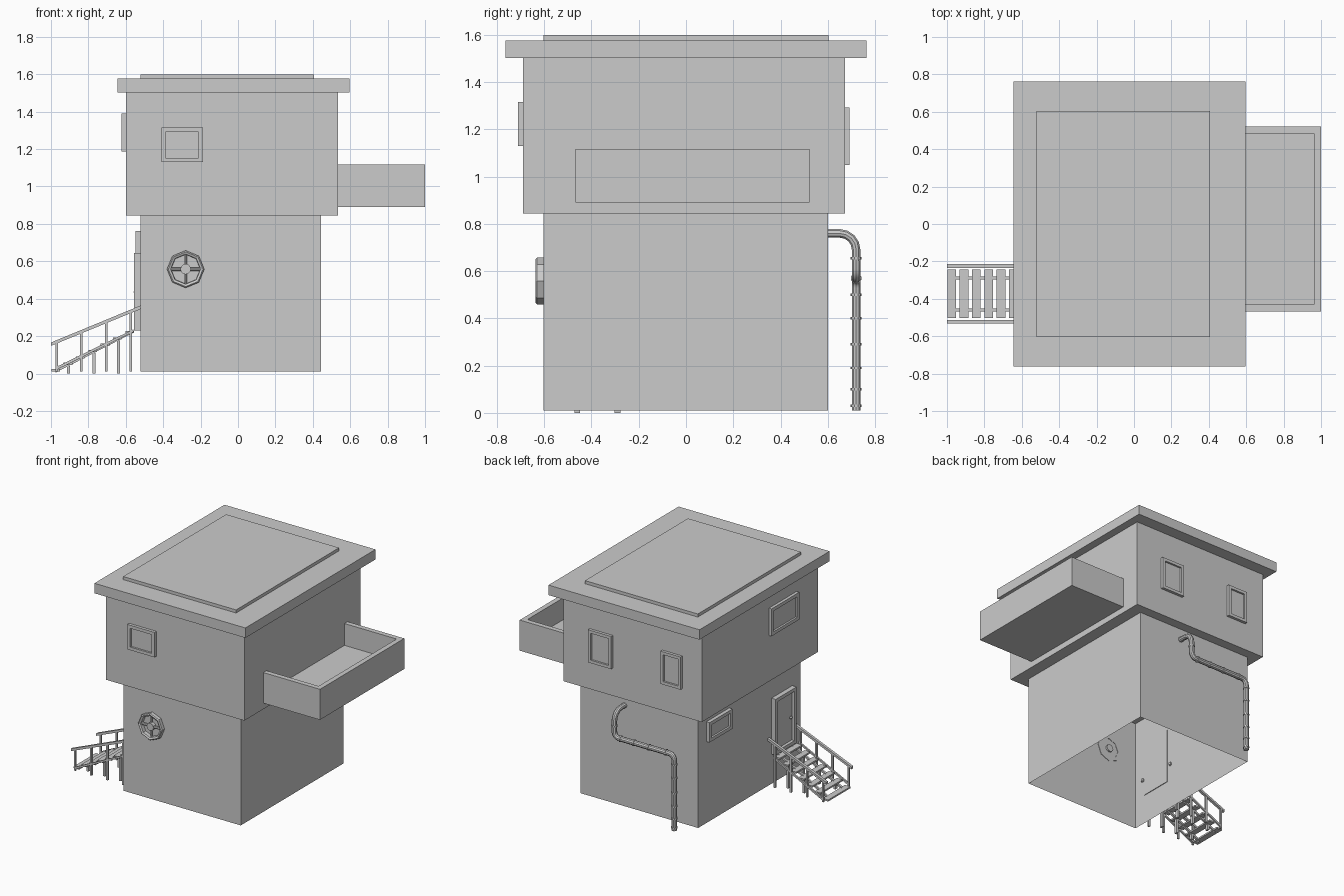
import bpy, bmesh, math
from mathutils import Vector, Matrix

if "Cube" in bpy.data.objects:
    bpy.data.objects.remove(bpy.data.objects["Cube"])


def finish(name, bm):
    bmesh.ops.recalc_face_normals(bm, faces=bm.faces)
    me = bpy.data.meshes.new(name)
    bm.to_mesh(me)
    bm.free()
    ob = bpy.data.objects.new(name, me)
    bpy.context.collection.objects.link(ob)
    return ob


def add_box(bm, x0, x1, y0, y1, z0, z1):
    m = Matrix.Translation(((x0 + x1) / 2, (y0 + y1) / 2, (z0 + z1) / 2))
    m = m @ Matrix.Diagonal((x1 - x0, y1 - y0, z1 - z0, 1))
    return bmesh.ops.create_cube(bm, size=1, matrix=m)


def box(name, *dims):
    bm = bmesh.new()
    add_box(bm, *dims)
    return bm if name is None else finish(name, bm)


def face_toward(bm, n):
    bm.normal_update()
    return max(bm.faces, key=lambda f: f.normal.dot(n) * 10 + f.calc_center_median().dot(n))


def panel(name, n, dims, rim, depth):
    """Box whose outward face is inset and sunk: window, door or tray."""
    bm = box(None, *dims)
    n = Vector(n)
    f = face_toward(bm, n)
    bmesh.ops.inset_region(bm, faces=[f], thickness=rim, use_even_offset=True)
    ext = bmesh.ops.extrude_discrete_faces(bm, faces=[f])["faces"]
    bmesh.ops.translate(bm, verts=ext[0].verts, vec=-n * depth)
    return finish(name, bm)


def cyl(bm, p0, p1, r, seg=10):
    p0, p1 = Vector(p0), Vector(p1)
    d = p1 - p0
    m = Matrix.Translation((p0 + p1) / 2) @ d.to_track_quat('Z', 'Y').to_matrix().to_4x4()
    bmesh.ops.create_cone(bm, cap_ends=True, segments=seg, radius1=r, radius2=r,
                          depth=d.length, matrix=m)


def add_slope(bm, pts, y0, y1):
    """Extrude an xz profile along y."""
    a = [bm.verts.new((x, y0, z)) for x, z in pts]
    b = [bm.verts.new((x, y1, z)) for x, z in pts]
    bm.faces.new(a)
    bm.faces.new(b[::-1])
    for i in range(len(pts)):
        j = (i + 1) % len(pts)
        bm.faces.new((a[i], b[i], b[j], a[j]))


# Lower storey: shell open underneath
bm = box(None, -0.52, 0.445, -0.603, 0.60, 0.01, 0.845)
bm.normal_update()
bmesh.ops.delete(bm, geom=[f for f in bm.faces if abs(f.normal.z) > 0.5], context='FACES_ONLY')
finish("lower_storey", bm)

# Upper storey and roof
box("upper_storey", -0.60, 0.535, -0.69, 0.672, 0.845, 1.505)
box("roof_slab", -0.645, 0.595, -0.763, 0.763, 1.503, 1.577)
box("roof_cap", -0.52, 0.407, -0.604, 0.604, 1.57, 1.60)

# Balcony tray
bm = bmesh.new()
add_box(bm, 0.53, 1.0, -0.467, 0.522, 0.89, 0.955)
add_box(bm, 0.963, 1.0, -0.467, 0.522, 0.955, 1.117)
for y in (-0.467, 0.485):
    add_box(bm, 0.53, 0.963, y, y + 0.037, 0.955, 1.117)
finish("balcony", bm)

# Windows
panel("front_window", (0, -1, 0), (-0.41, -0.187, -0.712, -0.68, 1.13, 1.315), 0.023, 0.014)
panel("back_window_a", (0, 1, 0), (0.13, 0.32, 0.66, 0.693, 1.05, 1.293), 0.022, 0.014)
panel("back_window_b", (0, 1, 0), (-0.44, -0.275, 0.66, 0.693, 1.05, 1.293), 0.022, 0.014)
panel("side_window_upper", (-1, 0, 0), (-0.622, -0.59, -0.44, -0.115, 1.187, 1.39), 0.025, 0.014)
panel("side_window_lower", (-1, 0, 0), (-0.547, -0.51, 0.235, 0.505, 0.615, 0.762), 0.025, 0.014)

# Door with knob
panel("door", (-1, 0, 0), (-0.555, -0.515, -0.505, -0.26, 0.23, 0.645), 0.025, 0.022)
bm = bmesh.new()
bmesh.ops.create_uvsphere(bm, u_segments=8, v_segments=6, radius=0.011,
                          matrix=Matrix.Translation((-0.547, -0.452, 0.435)))
finish("door_knob", bm)

# Octagonal valve wheel: swept ring, hub and spokes
cx, cz = -0.28, 0.558
bm = bmesh.new()
prof = [(0.10, -0.60), (0.10, -0.63), (0.093, -0.636), (0.08, -0.63), (0.078, -0.60)]
rings = []
for i in range(8):
    a = i * math.pi / 4
    rings.append([bm.verts.new((cx + r * math.cos(a), y, cz + r * math.sin(a))) for r, y in prof])
for i in range(8):
    for j in range(5):
        k, l = (i + 1) % 8, (j + 1) % 5
        bm.faces.new((rings[i][j], rings[k][j], rings[k][l], rings[i][l]))
finish("valve_rim", bm)
bm = bmesh.new()
cyl(bm, (cx, -0.632, cz), (cx, -0.59, cz), 0.028, 12)
cyl(bm, (cx - 0.08, -0.614, cz), (cx + 0.08, -0.614, cz), 0.010, 8)
cyl(bm, (cx, -0.612, cz - 0.08), (cx, -0.612, cz + 0.08), 0.007, 8)
finish("valve_hub", bm)

# Drainpipe path with rounded corners
PX, QX, PY, PZ = 0.084, -0.408, 0.72, 0.57
path = [Vector(p) for p in ((PX, 0.595, 0.76), (PX, PY, 0.76), (PX, PY, PZ), (QX, PY, PZ), (QX, PY, 0.01))]
pts = [path[0]]
for a, b, c, r in zip(path, path[1:], path[2:], (0.07, 0.04, 0.04)):
    u, v = (a - b).normalized(), (c - b).normalized()
    for i in range(5):
        t = i * math.pi / 8
        pts.append(b + r * (u * (1 - math.sin(t)) + v * (1 - math.cos(t))))
pts.append(path[-1])
cu = bpy.data.curves.new("drainpipe", 'CURVE')
cu.dimensions = '3D'
cu.bevel_depth = 0.019
cu.bevel_resolution = 3
cu.use_fill_caps = True
sp = cu.splines.new('POLY')
sp.points.add(len(pts) - 1)
for p, co in zip(sp.points, pts):
    p.co = (*co, 1)
pipe = bpy.data.objects.new("drainpipe", cu)
bpy.context.collection.objects.link(pipe)
pipe.select_set(True)
bpy.context.view_layer.objects.active = pipe
bpy.ops.object.convert(target='MESH')
bpy.ops.object.shade_smooth_by_angle()

# Pipe collars
bm = bmesh.new()
for z in (0.03, 0.10, 0.19, 0.29, 0.40, 0.50):
    cyl(bm, (QX, PY, z - 0.005), (QX, PY, z + 0.005), 0.023)
cyl(bm, (PX, PY, 0.65), (PX, PY, 0.66), 0.023)
for x in (0.03, -0.08, -0.20, -0.34):
    cyl(bm, (x - 0.005, PY, PZ), (x + 0.005, PY, PZ), 0.023)
finish("pipe_collars", bm)

# Stair treads
bm = bmesh.new()
for i in range(7):
    x, z = -0.975 + 0.066 * i, 0.012 + 0.034 * i
    add_box(bm, x - 0.023, x + 0.023, -0.503, -0.243, z, z + 0.012)
finish("stair_treads", bm)

# Stringers under the treads and their legs
bm = bmesh.new()
for y in (-0.46, -0.29):
    add_slope(bm, [(-0.975, 0.005), (-0.56, 0.218), (-0.56, 0.234), (-0.975, 0.02)], y - 0.008, y + 0.008)
    for x in (-0.905, -0.77, -0.638):
        add_box(bm, x - 0.008, x + 0.008, y - 0.012, y + 0.012, 0.0, 0.04 + (x + 0.905) * 0.515)
finish("stair_supports", bm)

# Handrails, lower bars and posts on both sides
bm = bmesh.new()
for y in (-0.523, -0.225):
    add_slope(bm, [(-1.0, 0.148), (-0.51, 0.349), (-0.51, 0.368), (-1.0, 0.166)], y - 0.01, y + 0.01)
    add_slope(bm, [(-0.97, 0.02), (-0.56, 0.222), (-0.56, 0.236), (-0.97, 0.036)], y - 0.006, y + 0.006)
    for x in (-0.97, -0.838, -0.705, -0.573):
        add_box(bm, x - 0.007, x + 0.007, y - 0.007, y + 0.007, 0.01, 0.155 + (x + 1.0) * 0.41)
finish("stair_railings", bm)
